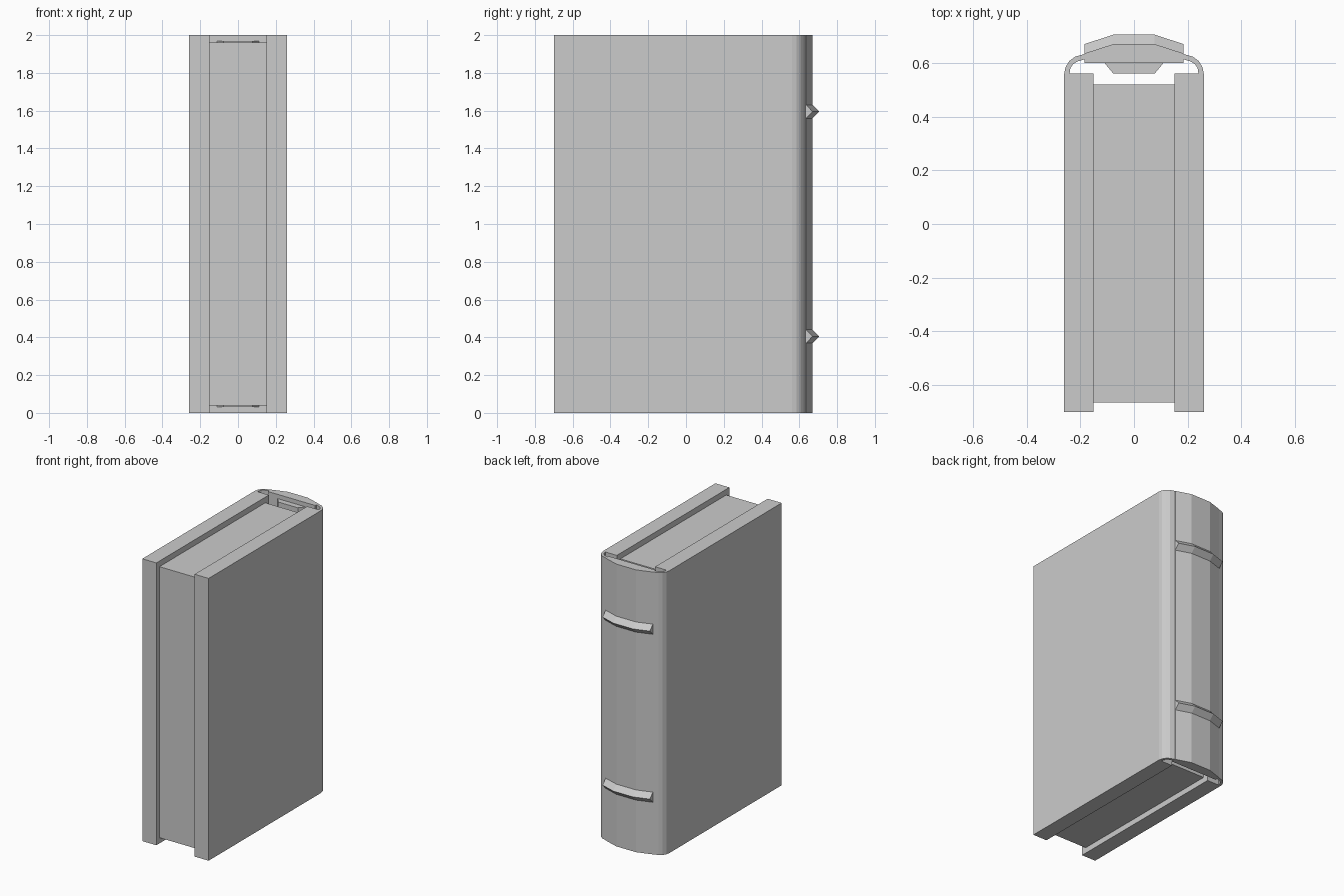
import bpy, bmesh

if "Cube" in bpy.data.objects:
    bpy.data.objects.remove(bpy.data.objects["Cube"])


def make(name, bm):
    bmesh.ops.recalc_face_normals(bm, faces=bm.faces)
    me = bpy.data.meshes.new(name)
    bm.to_mesh(me)
    bm.free()
    ob = bpy.data.objects.new(name, me)
    bpy.context.collection.objects.link(ob)
    return ob


def prism(name, pts, z0, z1):
    """Extrude an outline in the xy plane from z0 to z1."""
    bm = bmesh.new()
    face = bm.faces.new([bm.verts.new((x, y, z0)) for x, y in pts])
    top = bmesh.ops.extrude_face_region(bm, geom=[face])["geom"]
    verts = [v for v in top if isinstance(v, bmesh.types.BMVert)]
    bmesh.ops.translate(bm, verts=verts, vec=(0, 0, z1 - z0))
    return make(name, bm)


def rect(x0, x1, y0, y1):
    return [(x0, y0), (x1, y0), (x1, y1), (x0, y1)]


# page block, recessed from the covers
prism("pages", rect(-0.15, 0.15, -0.665, 0.52), 0.04, 1.96)

# covers and the thin curved hinges that join them to the spine
outer = [(0.26, 0.56), (0.255, 0.584), (0.242, 0.606), (0.22, 0.623), (0.185, 0.633)]
inner = [(0.185, 0.613), (0.212, 0.605), (0.228, 0.594), (0.237, 0.58), (0.24, 0.56)]
for side, s in (("right", 1), ("left", -1)):
    prism(side + "_cover", [(s * x, y) for x, y in rect(0.15, 0.26, -0.70, 0.56)], 0, 2)
    prism(side + "_hinge", [(s * x, y) for x, y in outer + inner], 0, 2)

# faceted spine and its inner lining strip
arch = [(0.185, 0.635), (0.077, 0.67), (-0.077, 0.67), (-0.185, 0.635)]
prism("spine", arch + [(-0.185, 0.60), (0.185, 0.60)], 0, 2)
prism("spine_lining", [(-0.11, 0.60), (-0.077, 0.56), (0.077, 0.56), (0.11, 0.60)], 0.03, 1.97)

# raised bands following the spine, diamond in section
for label, z in (("lower", 0.405), ("upper", 1.595)):
    bm = bmesh.new()
    section = [(-0.034, 0), (0, 0.036), (0.035, 0), (0, -0.036)]
    rings = [[bm.verts.new((x, y + dy, z + dz)) for dy, dz in section] for x, y in arch]
    for a, b in zip(rings, rings[1:]):
        for i in range(4):
            j = (i + 1) % 4
            bm.faces.new((a[i], a[j], b[j], b[i]))
    bm.faces.new(rings[0])
    bm.faces.new(rings[-1])
    make(label + "_band", bm)
